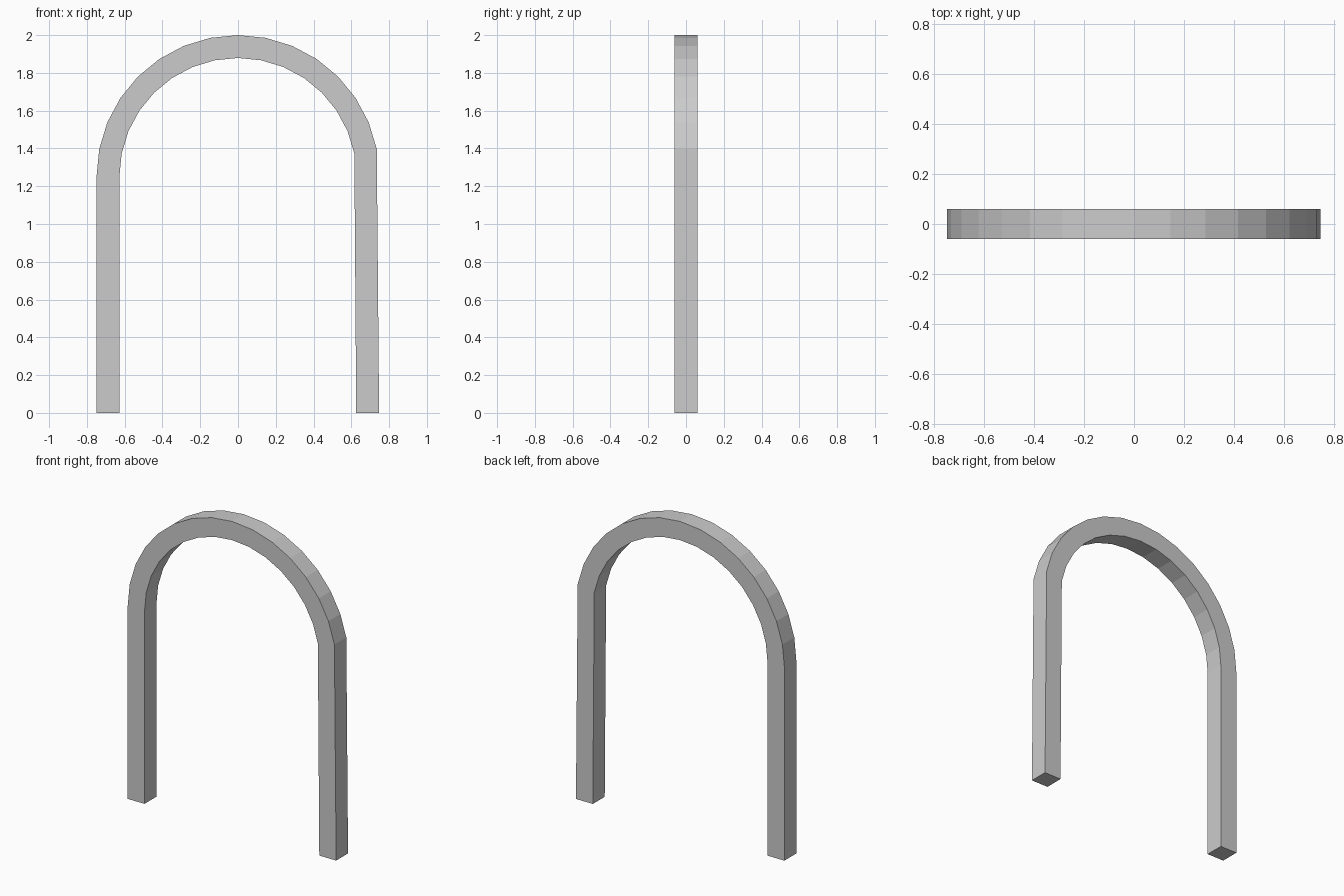
import bpy, bmesh
from math import pi, cos, sin

if "Cube" in bpy.data.objects:
    bpy.data.objects.remove(bpy.data.objects["Cube"])

OUTER, INNER = 0.749, 0.628   # arch radii
SPRING = 1.251                # height of the arch centre
HALF_DEPTH = 0.061
STEPS = 16                    # facets in a full half circle

# Centre path as (outer point, inner point) pairs: left foot, arc, right foot.
# The arc stops one step early, so the right leg leans very slightly.
pairs = [((-OUTER, 0), (-INNER, 0))]
for i in range(STEPS):
    a = pi - pi * i / STEPS
    pairs.append(tuple((r * cos(a), SPRING + r * sin(a)) for r in (OUTER, INNER)))
pairs.append(((0.747, 0), (0.626, 0)))

# Square bar swept along the path
bm = bmesh.new()
rings = []
for (ox, oz), (ix, iz) in pairs:
    rings.append([bm.verts.new(p) for p in (
        (ox, -HALF_DEPTH, oz), (ox, HALF_DEPTH, oz),
        (ix, HALF_DEPTH, iz), (ix, -HALF_DEPTH, iz))])
for r0, r1 in zip(rings, rings[1:]):
    for k in range(4):
        n = (k + 1) % 4
        bm.faces.new((r0[k], r0[n], r1[n], r1[k]))

# Foot caps
bm.faces.new(rings[0])
bm.faces.new(rings[-1])
bmesh.ops.recalc_face_normals(bm, faces=bm.faces)

mesh = bpy.data.meshes.new("arch_frame")
bm.to_mesh(mesh)
bm.free()
bpy.context.collection.objects.link(bpy.data.objects.new("arch_frame", mesh))
